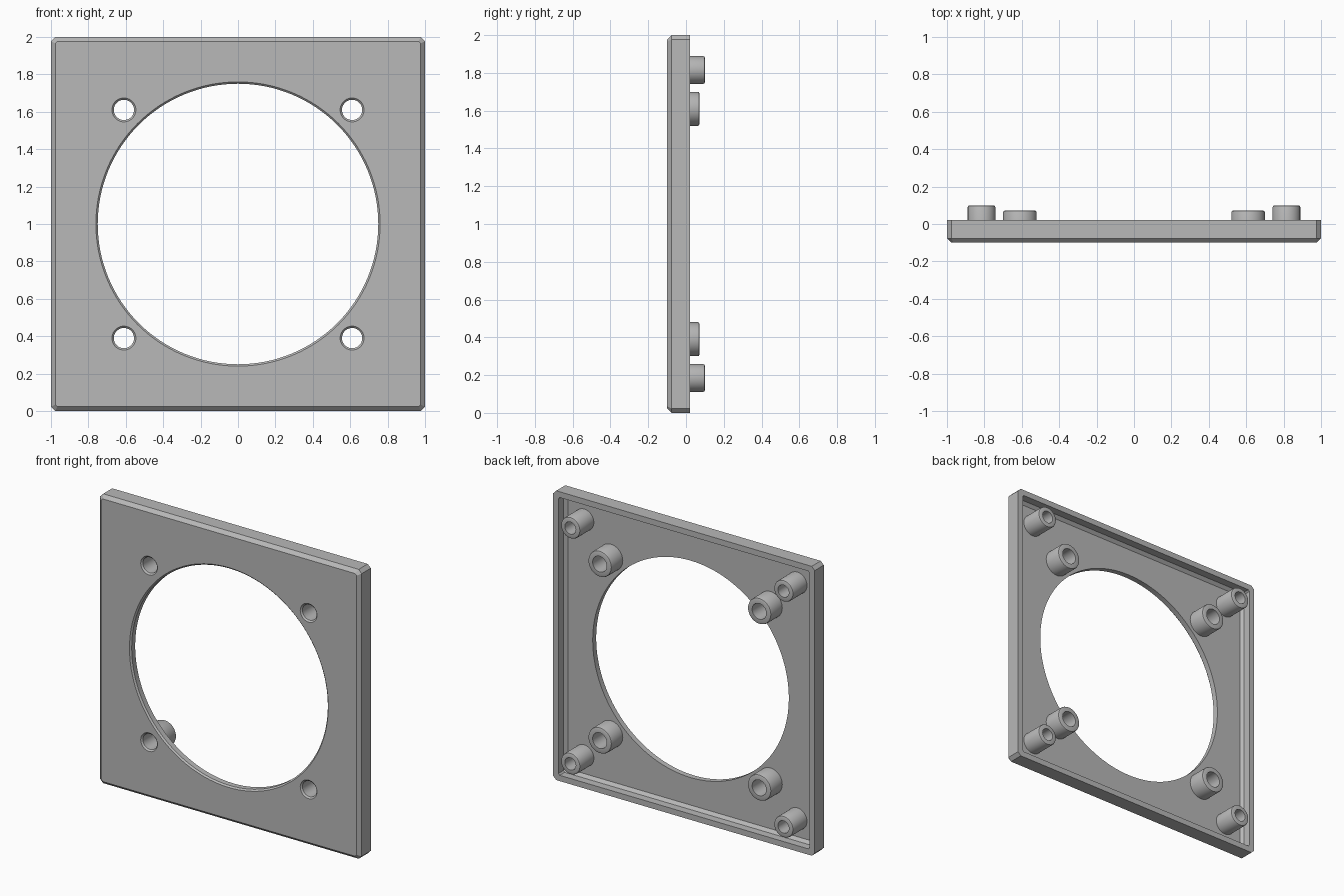
import bpy, bmesh, math

if "Cube" in bpy.data.objects:
    bpy.data.objects.remove(bpy.data.objects["Cube"], do_unlink=True)

grey = bpy.data.materials.new("grey plastic")
grey.use_nodes = True
COLOUR = (0.48, 0.48, 0.48, 1)
grey.diffuse_color = COLOUR
grey.node_tree.nodes["Principled BSDF"].inputs["Base Color"].default_value = COLOUR

FRONT, FLOOR, BACK = -0.10, -0.052, 0.022


def make_object(name, rings, closed=False):
    """Bridge equal rings of points; cap the ends unless the loop of rings closes."""
    bm = bmesh.new()
    loops = [[bm.verts.new(p) for p in ring] for ring in rings]
    n = len(loops[0])
    pairs = list(zip(loops, loops[1:]))
    if closed:
        pairs.append((loops[-1], loops[0]))
    else:
        bm.faces.new(loops[0])
        bm.faces.new(loops[-1])
    for a, b in pairs:
        for i in range(n):
            j = (i + 1) % n
            bm.faces.new((a[i], a[j], b[j], b[i]))
    bmesh.ops.recalc_face_normals(bm, faces=bm.faces)
    mesh = bpy.data.meshes.new(name)
    bm.to_mesh(mesh)
    bm.free()
    mesh.materials.append(grey)
    obj = bpy.data.objects.new(name, mesh)
    bpy.context.collection.objects.link(obj)
    return obj


def square(y, half, cut):
    """Square outline with clipped corners, centred at z = 1."""
    k = half - cut
    pts = [(half, -k), (half, k), (k, half), (-k, half),
           (-half, k), (-half, -k), (-k, -half), (k, -half)]
    return [(x, y, 1 + z) for x, z in pts]


def lathe(name, profile, x=0, z=1, sides=48, closed=False):
    """Turn (radius, y) points around an axis along y."""
    turn = [2 * math.pi * i / sides for i in range(sides)]
    rings = [[(x + r * math.cos(t), y, z + r * math.sin(t)) for t in turn]
             for r, y in profile]
    return make_object(name, rings, closed)


def activate(obj):
    bpy.ops.object.select_all(action='DESELECT')
    obj.select_set(True)
    bpy.context.view_layer.objects.active = obj


def cut(obj, cutter):
    activate(obj)
    mod = obj.modifiers.new("cut", 'BOOLEAN')
    mod.operation = 'DIFFERENCE'
    mod.solver = 'EXACT'
    mod.object = cutter
    bpy.ops.object.modifier_apply(modifier=mod.name)
    bpy.data.objects.remove(cutter, do_unlink=True)


def smooth(obj):
    activate(obj)
    bpy.ops.object.shade_smooth_by_angle(angle=math.radians(30))


# Chamfered cover plate, hollowed from the back
plate = make_object("cover_plate", [
    square(FRONT, 0.977, 0.012), square(FRONT + 0.023, 1, 0.023), square(BACK, 1, 0.023)])
cut(plate, make_object("pocket", [
    square(FLOOR, 0.94, 0.005), square(FLOOR + 0.02, 0.96, 0.01), square(BACK + 0.1, 0.96, 0.01)]))


# Large opening and four screw holes with a small front chamfer
def hole_profile(r):
    return [(r + 0.02, FRONT - 0.01), (r, FRONT + 0.01), (r, BACK + 0.1)]


corners = [("left" if sx > 0 else "right", "upper" if sz > 0 else "lower", sx, sz)
           for sx in (1, -1) for sz in (1, -1)]
cut(plate, lathe("opening", hole_profile(0.75), sides=128))
for side, level, sx, sz in corners:
    cut(plate, lathe("screw_hole", hole_profile(0.054), 0.61 * sx, 1 + 0.61 * sz))
smooth(plate)


# Hollow bosses on the back: wide ones around the screw holes, narrow ones in the corners
def boss(name, at, outer, inner, tip, sx, sz):
    e = 0.01
    base = FLOOR - 0.004
    profile = [(inner, base), (outer, base), (outer, tip - e),
               (outer - 0.3 * e, tip - 0.3 * e), (outer - e, tip), (inner, tip)]
    smooth(lathe(name, profile, at * sx, 1 + at * sz, closed=True))


for side, level, sx, sz in corners:
    boss(f"{level}_{side}_screw_boss", 0.61, 0.09, 0.054, 0.072, sx, sz)
    boss(f"{level}_{side}_corner_boss", 0.815, 0.074, 0.042, 0.10, sx, sz)
